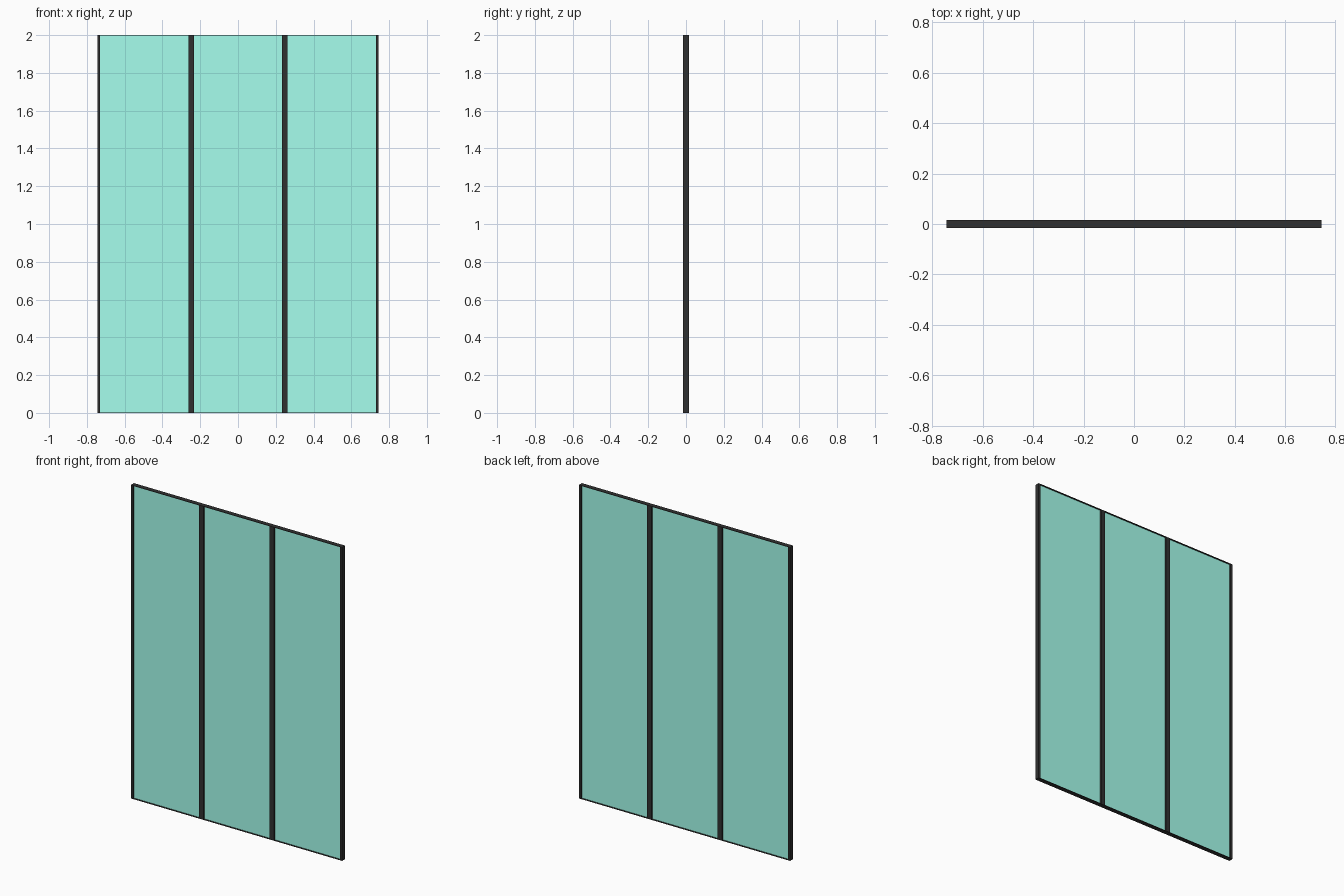
import bpy

if "Cube" in bpy.data.objects:
    bpy.data.objects.remove(bpy.data.objects["Cube"])

HALF_W, HEIGHT, DEPTH = 0.745, 2.0, 0.03   # overall half width, height, frame depth
BAR = 0.015                                # side bar width (mullions are double)
RAIL = 0.002                               # very thin top and bottom rails
GLASS = 0.008                              # pane thickness
PANEL = 2 * HALF_W / 3


def material(name, color):
    mat = bpy.data.materials.new(name)
    mat.diffuse_color = color
    mat.use_nodes = True
    mat.node_tree.nodes["Principled BSDF"].inputs["Base Color"].default_value = mat.diffuse_color
    return mat


def box(name, x, z, size, mat):
    bpy.ops.mesh.primitive_cube_add(size=1, location=(x, 0, z))
    ob = bpy.context.object
    ob.name = name
    ob.scale = size
    bpy.ops.object.transform_apply(location=False, rotation=False, scale=True)
    ob.data.materials.append(mat)
    return ob


dark = material("dark_metal", (0.03, 0.03, 0.03, 1))
teal = material("teal_glass", (0.38, 1.0, 0.85, 1))

# outer bars and double-width mullions
for side, label in ((-1, "left"), (1, "right")):
    box(f"{label}_side_bar", side * (HALF_W - BAR / 2), HEIGHT / 2,
        (BAR, DEPTH, HEIGHT), dark)
    box(f"{label}_mullion", side * PANEL / 2, HEIGHT / 2,
        (2 * BAR, DEPTH, HEIGHT), dark)

# one pane with thin rails per panel
for i in (-1, 0, 1):
    x, w = i * PANEL, PANEL - 2 * BAR
    box(f"glass_pane_{i + 2}", x, HEIGHT / 2, (w, GLASS, HEIGHT - 2 * RAIL), teal)
    box(f"bottom_rail_{i + 2}", x, RAIL / 2, (w, DEPTH, RAIL), dark)
    box(f"top_rail_{i + 2}", x, HEIGHT - RAIL / 2, (w, DEPTH, RAIL), dark)
